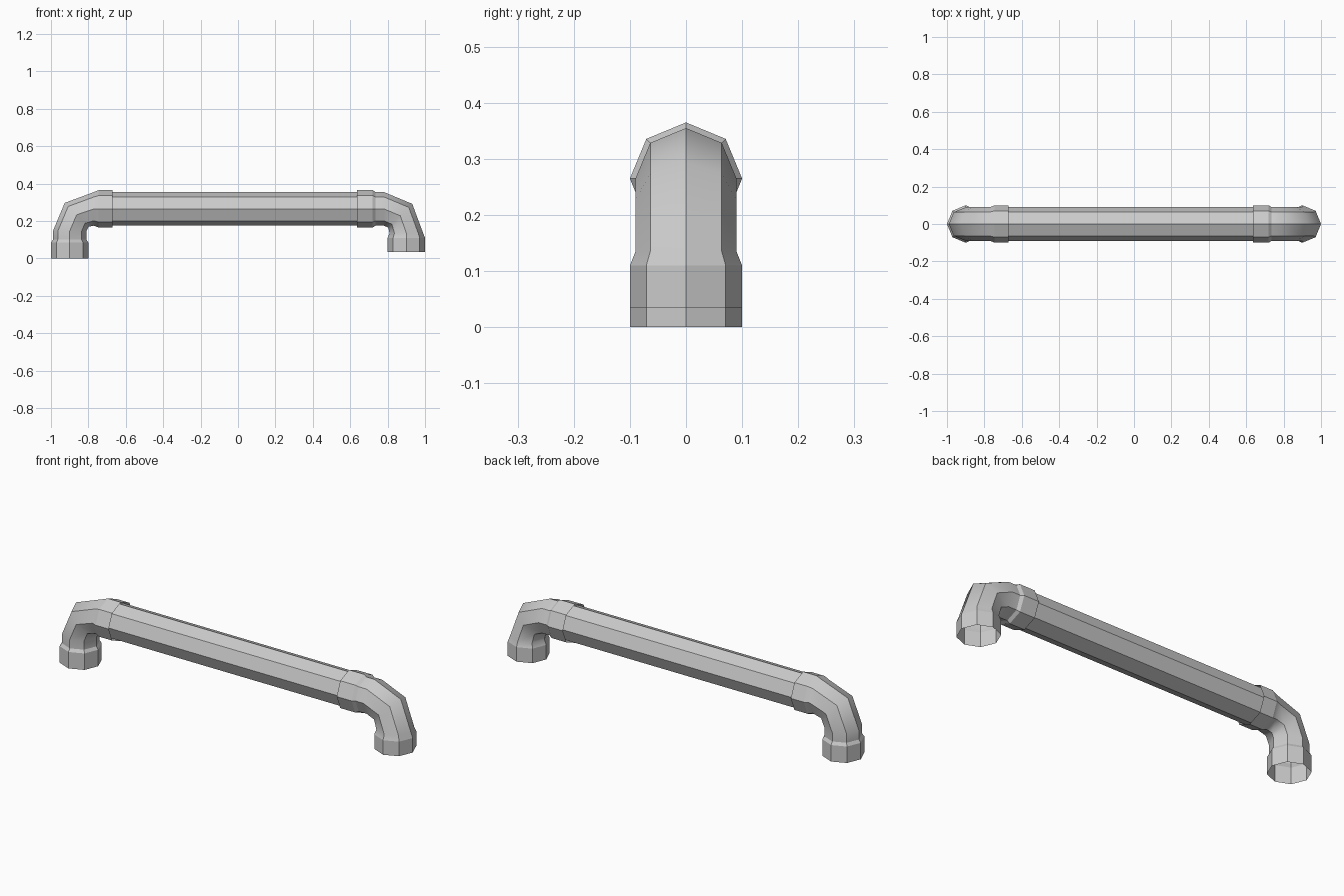
import bpy, bmesh, math
from mathutils import Vector

if "Cube" in bpy.data.objects:
    bpy.data.objects.remove(bpy.data.objects["Cube"])

SIDES = 8
AXIS_Z = 0.265   # height of the horizontal pipe
LEG_X = 0.9      # distance of each leg from the centre


def sweep(name, rings, place):
    """Octagonal open shell; each ring = (u, v, turn angle, radius, crease)."""
    bm = bmesh.new()
    loops = []
    for u, v, turn, r, _ in rings:
        t = math.radians(turn)
        nu, nv = math.sin(t), math.cos(t)
        loop = []
        for i in range(SIDES):
            a = 2 * math.pi * i / SIDES
            c, y = r * math.cos(a), r * math.sin(a)
            loop.append(bm.verts.new(place(u + c * nu, v + c * nv, y)))
        loops.append(loop)
    for a, b in zip(loops, loops[1:]):
        for i in range(SIDES):
            j = (i + 1) % SIDES
            bm.faces.new((a[i], a[j], b[j], b[i])).smooth = True
    # crisp lengthwise edges, soft only around the bend
    for a, b in zip(loops, loops[1:]):
        for i in range(SIDES):
            bm.edges.get((a[i], b[i])).smooth = False
    for loop, ring in zip(loops, rings):
        if ring[4]:
            for i in range(SIDES):
                bm.edges.get((loop[i], loop[(i + 1) % SIDES])).smooth = False
    bmesh.ops.recalc_face_normals(bm, faces=bm.faces)
    # open shells: make sure the first wall faces away from its own axis
    f = bm.faces[:][0]
    axis = sum((v.co for v in loops[0] + loops[1]), Vector()) / (2 * SIDES)
    if f.normal.dot(f.calc_center_median() - axis) < 0:
        bmesh.ops.reverse_faces(bm, faces=bm.faces)
    me = bpy.data.meshes.new(name)
    bm.to_mesh(me)
    bm.free()
    ob = bpy.data.objects.new(name, me)
    bpy.context.collection.objects.link(ob)
    return ob


# elbow: long collared end along u, short collared end along v
elbow = [
    (0.265, 0, 0, 0.10, True),
    (0.180, 0, 0, 0.10, True),
    (0.165, 0, 0, 0.09, True),
    (0.120, 0, 0, 0.09, False),
    (0.032, 0.037, 45, 0.09, False),
    (0, 0.130, 90, 0.09, False),
    (0, 0.155, 90, 0.10, True),
    (0, 0.230, 90, 0.10, True),
]

# the same elbow is used both ways round
sweep("left_elbow", elbow, lambda u, v, y: Vector((-LEG_X + v, y, AXIS_Z - u)))
sweep("right_elbow", elbow, lambda u, v, y: Vector((LEG_X - u, y, AXIS_Z - v)))

# straight pipe, ends tucked into the collars
pipe = [(-0.70, 0, 0, 0.09, True), (0.66, 0, 0, 0.09, True)]
sweep("straight_pipe", pipe, lambda u, v, y: Vector((u, y, AXIS_Z + v)))
